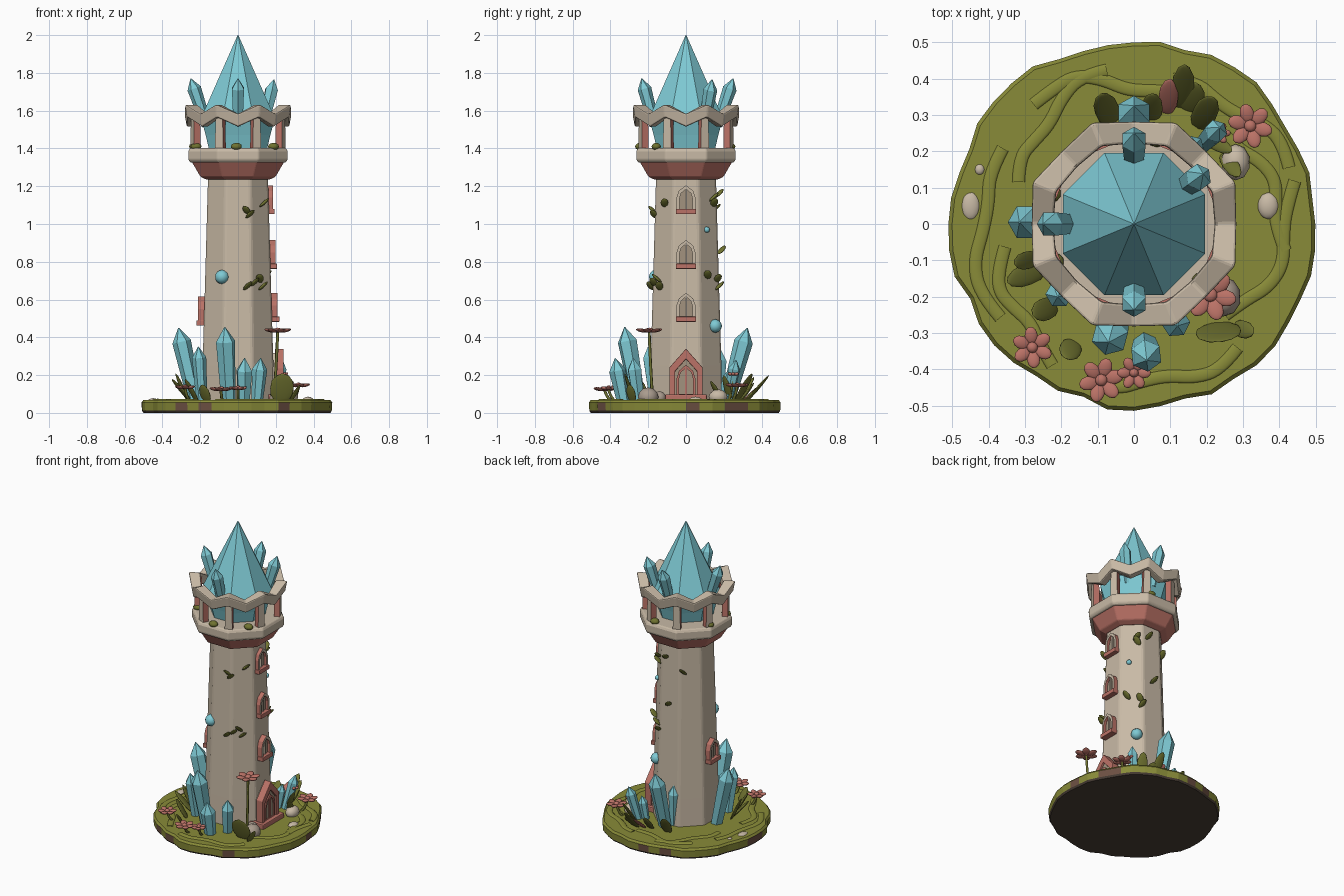
import bpy, bmesh, math, random
from math import sin, cos, pi, radians
from mathutils import Vector, Matrix

if "Cube" in bpy.data.objects:
    bpy.data.objects.remove(bpy.data.objects["Cube"])

random.seed(4)

def mat(name, rgb):
    m = bpy.data.materials.new(name)
    m.diffuse_color = (*rgb, 1)
    m.use_nodes = True
    m.node_tree.nodes["Principled BSDF"].inputs["Base Color"].default_value = m.diffuse_color
    return m

GRASS = mat("grass_green", (.25, .26, .04))
LEAF = mat("leaf_green", (.16, .17, .03))
STONE = mat("pale_stone", (.58, .49, .38))
PINK = mat("terracotta_pink", (.50, .17, .135))
CRYSTAL = mat("crystal_blue", (.21, .59, .66))
EARTH = mat("earth_brown", (.15, .08, .055))
SOIL = mat("dark_soil", (.07, .05, .037))
ROCK = mat("grey_rock", (.40, .33, .27))
PANEL = mat("shadow_tan", (.36, .29, .21))

def finish(name, bm, mats, matrix=Matrix(), bevel=0, smooth=False, rule=None):
    bmesh.ops.recalc_face_normals(bm, faces=bm.faces)
    bm.normal_update()
    for f in bm.faces:
        f.smooth = smooth
        if rule:
            f.material_index = rule(f)
    me = bpy.data.meshes.new(name)
    bm.to_mesh(me)
    bm.free()
    for m in mats:
        me.materials.append(m)
    o = bpy.data.objects.new(name, me)
    bpy.context.collection.objects.link(o)
    o.matrix_world = matrix
    if bevel:
        b = o.modifiers.new("bevel", 'BEVEL')
        b.width, b.segments, b.limit_method = bevel, 2, 'ANGLE'
    return o

def loft(name, rings, mats, closed=False, **kw):
    """Skin a list of point rings; closed joins last ring to first, otherwise ends are capped."""
    bm = bmesh.new()
    vs = [[bm.verts.new(p) for p in r] for r in rings]
    n = len(vs[0])
    for a, b in zip(vs, vs[1:] + ([vs[0]] if closed else [])):
        for i in range(n):
            j = (i + 1) % n
            bm.faces.new((a[i], a[j], b[j], b[i]))
    if not closed:
        bm.faces.new(vs[0])
        bm.faces.new(vs[-1])
    return finish(name, bm, mats, **kw)

def lathe(name, profile, mats, n=8, **kw):
    rings = [[(r * cos((i + .5) * 2 * pi / n), r * sin((i + .5) * 2 * pi / n), z)
              for i in range(n)] for r, z in profile]
    return loft(name, rings, mats, **kw)

def aim(base, tip):
    d = Vector(tip) - Vector(base)
    return Matrix.Translation(base) @ d.to_track_quat('Z', 'Y').to_matrix().to_4x4(), d.length

def crystal(name, base, tip, r):
    m, h = aim(base, tip)
    lathe(name, [(r * .75, 0), (r, h - 1.5 * r), (.002, h)], [CRYSTAL], n=6, matrix=m)

def blob(name, pos, size, m, rot=None, sub=2):
    bm = bmesh.new()
    bmesh.ops.create_icosphere(bm, subdivisions=sub, radius=1)
    mx = Matrix.Translation(pos) @ (rot or Matrix()) @ Matrix.Diagonal((*size, 1))
    return finish(name, bm, [m], matrix=mx, smooth=sub > 1)

def leaf(name, base, tip, w, m=LEAF):
    mx, h = aim(base, tip)
    mid = (Vector(base) + Vector(tip)) / 2
    blob(name, mid, (w, .009, h / 2), m, mx.to_3x3().to_4x4())

def tube(name, pts, r, m, flat=1):
    cu = bpy.data.curves.new(name, 'CURVE')
    cu.dimensions, cu.bevel_depth, cu.bevel_resolution = '3D', r, 1
    cu.resolution_u = 5
    s = cu.splines.new('NURBS')
    s.points.add(len(pts) - 1)
    for p, c in zip(s.points, pts):
        p.co = (c[0], c[1], c[2] / flat, 1)
    s.use_endpoint_u, s.order_u = True, 3
    cu.use_fill_caps = True
    cu.materials.append(m)
    o = bpy.data.objects.new(name, cu)
    bpy.context.collection.objects.link(o)
    o.scale.z = flat

def flower(name, x, y, z, r):
    tube(name + "_stem", [(x * .9, y * .9, .06), (x * .97, y * .97, z * .6), (x, y, z)], .008, LEAF)
    for i in range(6):
        a = i * pi / 3 + x * 9
        blob(name + "_petal", (x + r * .6 * cos(a), y + r * .6 * sin(a), z + .006),
             (r * .45, r * .33, .009), PINK, Matrix.Rotation(a, 4, 'Z') @ Matrix.Rotation(-.2, 4, 'Y'))
    blob(name + "_heart", (x, y, z + .008), (r * .28, r * .28, .013), PINK)

def slab(name, pts, x0, x1, m, ang=0, **kw):
    """Outline in (sideways, z), extruded outward from x0 to x1, turned to face ang."""
    return loft(name, [[(x, y, z) for y, z in pts] for x in (x0, x1)],
                m, matrix=Matrix.Rotation(ang, 4, 'Z'), **kw)

def frame(name, out, inn, x0, x1, m, ang=0, **kw):
    rings = [[(x, y, z) for y, z in p] for x, p in ((x0, out), (x1, out), (x1, inn), (x0, inn))]
    return loft(name, rings, m, closed=True, matrix=Matrix.Rotation(ang, 4, 'Z'), **kw)

def arch(w, z0, h):
    return [(-w, z0), (w, z0), (w, z0 + h * .55), (w * .75, z0 + h * .8), (0, z0 + h),
            (-w * .75, z0 + h * .8), (-w, z0 + h * .55)]

# island: ragged grass disc with earth patches on the rim and dark underside
N = 44
rad = [.505 + random.uniform(-.014, .01) for _ in range(N)]
ring = lambda k, z: [(r * k * cos(i * 2 * pi / N), r * k * sin(i * 2 * pi / N), z) for i, r in enumerate(rad)]
def island_rule(f):
    if f.normal.z < -.5:
        return 2
    return 1 if abs(f.normal.z) < .4 and random.random() < .22 else 0
loft("island", [ring(.985, 0), ring(1, .012), ring(1.005, .055), ring(.985, .068)],
     [GRASS, EARTH, SOIL], rule=island_rule)

# low winding grass ridges
for k, (a0, a1, r0, r1) in enumerate([(100, 160, .43, .33), (150, 215, .40, .46), (75, 130, .36, .45),
                                      (-10, 45, .42, .36), (-45, 15, .37, .45), (190, 240, .38, .43),
                                      (20, 75, .46, .40), (255, 310, .44, .45)]):
    pts = []
    for i in range(7):
        t = i / 6
        a = radians(a0 + (a1 - a0) * t)
        r = r0 + (r1 - r0) * t + .02 * sin(t * 9 + k)
        pts.append((r * cos(a), r * sin(a), .066))
    tube("grass_ridge", pts, .02, GRASS, .45)

# tower shaft, gallery and crystal roof
lathe("tower_shaft", [(.208, .05), (.203, .25), (.19, .65), (.171, 1.27)], [STONE], bevel=.012)
lathe("gallery_corbel", [(.18, 1.235), (.215, 1.25), (.265, 1.33)], [PINK], bevel=.006)
lathe("gallery_floor", [(.272, 1.325), (.284, 1.34), (.284, 1.385), (.275, 1.402)], [STONE], bevel=.006)
lathe("roof_crystal", [(.165, 1.39), (.185, 1.47), (.212, 1.56), (.002, 2.0)], [CRYSTAL])

# zigzag crown: peaks over the pillars, dips between
rings = []
for i in range(16):
    a, up = i * pi / 8, i % 2
    ro, ri, z = (.303, .232, 1.565) if up else (.283, .222, 1.515)
    rings.append([(r * cos(a), r * sin(a), h) for r, h in
                  ((ro - .012, z), (ro, z + .068), (ri, z + .068), (ri, z))])
loft("zigzag_crown", rings, [STONE], closed=True, bevel=.007)
for i in range(8):
    slab("crown_pillar", [(-.024, 1.39), (.024, 1.39), (.019, 1.6), (-.019, 1.6)], .225, .262,
         [STONE, PINK], (i + .5) * pi / 4, rule=lambda f: 0 if f.normal.x > .5 else 1)
for ang, r, h in ((-90, .2, 1.77), (180, .215, 1.77), (90, .215, 1.77), (36, .2, 1.765)):
    c, s = cos(radians(ang)), sin(radians(ang))
    crystal("roof_shard", (c * .165, s * .165, 1.52), (c * (r + .035), s * (r + .035), h), .037)

# windows: three above the door, one on the opposite side
for ang, z in ((0, .49), (0, .77), (0, 1.06), (pi, .47)):
    x = .192 - .026 * (z - .49) / .57 - .004
    frame("window_frame", arch(.05, z, .145), arch(.034, z + .015, .11), x - .03, x + .022,
          [PINK, STONE], ang, rule=lambda f: 1 if f.normal.x > .5 else 0)
    slab("window_pane", arch(.036, z + .012, .115), x - .03, x + .004, [PANEL], ang)
    slab("window_bar", [(-.005, z + .01), (.005, z + .01), (.005, z + .125), (-.005, z + .125)],
         x - .02, x + .012, [STONE], ang)
    slab("window_sill", [(-.054, z - .008), (.054, z - .008), (.054, z + .02), (-.054, z + .02)],
         x - .03, x + .032, [PINK], ang, bevel=.004)

# gabled doorway
def gable(w, e, t, b=.06):
    return [(-w, b), (w, b), (w, e), (0, t), (-w, e)]
slab("porch", gable(.078, .235, .32), .12, .225, [STONE], bevel=.006)
frame("door_frame", gable(.088, .24, .34), gable(.058, .22, .285), .195, .242, [PINK], bevel=.004)
slab("door", gable(.06, .222, .288), .2, .229, [PANEL])
frame("door_arch", arch(.05, .09, .165), arch(.038, .1, .14), .2, .237, [PINK])
slab("door_bar", [(-.006, .09), (.006, .09), (.006, .25), (-.006, .25)], .2, .236, [PINK])
slab("door_step", [(-.11, .06), (.11, .06), (.11, .098), (-.11, .098)], .15, .262, [PINK], bevel=.006)

# ground crystals: base, tip, radius
for b, t, r in (((-.225, .005, .05), (-.315, .005, .45), .05), ((-.05, -.25, .05), (-.07, -.325, .455), .052),
                ((-.19, -.165, .05), (-.21, -.2, .35), .038), ((.03, -.33, .05), (.035, -.375, .29), .045),
                ((.1, -.25, .05), (.12, -.28, .29), .04), ((0, .215, .05), (0, .325, .45), .05),
                ((-.03, .17, .05), (-.04, .185, .33), .036), ((.19, .22, .05), (.235, .265, .28), .032),
                ((.15, .2, .05), (.17, .22, .22), .028)):
    crystal("ground_crystal", b, t, r)

# round gems set in the wall
for ang, z, s in ((-118, .72, .038), (55, .46, .036), (40, .97, .016)):
    r = .196 - .034 * (z - .25)
    blob("wall_gem", (r * cos(radians(ang)), r * sin(radians(ang)), z), (s, s, s), CRYSTAL)

# flowers
for x, y, z, r in ((-.28, -.34, .13, .055), (-.09, -.43, .12, .06), (0, -.41, .125, .045),
                   (.32, .27, .14, .06), (.21, -.195, .43, .07), (.235, .25, .2, .03)):
    flower("flower", x, y, z, r)
leaf("pink_leaf", (.09, .3, .06), (.1, .4, .15), .028, PINK)

# ground leaves: base, tip, width
for b, t, w in (((.23, -.27, .05), (.235, -.325, .21), .065), ((.27, -.28, .05), (.33, -.3, .15), .025),
                ((-.24, -.12, .05), (-.35, -.16, .18), .03), ((-.26, -.09, .05), (-.33, -.11, .21), .025),
                ((-.21, -.22, .05), (-.28, -.25, .18), .032), ((-.16, -.32, .05), (-.19, -.37, .15), .032),
                ((.13, .31, .05), (.14, .44, .2), .032), ((.17, .26, .05), (.22, .35, .21), .035),
                ((.15, .3, .05), (.17, .39, .14), .035), ((-.06, .27, .05), (-.09, .36, .19), .035),
                ((.05, .28, .05), (.05, .36, .16), .03), ((.24, .2, .05), (.29, .13, .17), .022),
                ((.19, .24, .05), (.27, .2, .2), .02)):
    leaf("ground_leaf", b, t, w)

# ivy leaves on the wall: angle, height
for ang, z in ((-75, 1.04), (-70, 1.06), (-80, .66), (-68, .68), (-48, .7), (-52, .66), (-45, 1.1), (42, .72),
               (60, .66), (66, .7), (50, 1.13), (62, 1.1), (85, .85), (125, 1.07), (75, 1.15)):
    r = .19 - .034 * (z - .25)
    c, s = cos(radians(ang)), sin(radians(ang))
    k = random.choice((-1, 1)) * .035
    leaf("ivy_leaf", (r * c, r * s, z - .01), ((r + .035) * c - k * s, (r + .035) * s + k * c, z + .035), .021)
for ang in (-92, 75, 160, 205, -40):
    c, s = cos(radians(ang)), sin(radians(ang))
    blob("gallery_moss", (.245 * c, .245 * s, 1.41), (.03, .025, .02), LEAF)

# boulders and flat stones
for p, s, m in (((.245, -.2, .085), (.05, .055, .05), ROCK), ((.28, .17, .085), (.04, .05, .04), STONE),
                ((.37, .05, .066), (.03, .038, .02), STONE), ((-.45, .05, .064), (.026, .04, .014), STONE),
                ((-.425, .15, .064), (.014, .016, .012), STONE), ((.2, -.14, .08), (.035, .035, .035), ROCK)):
    blob("boulder", p, s, m)
